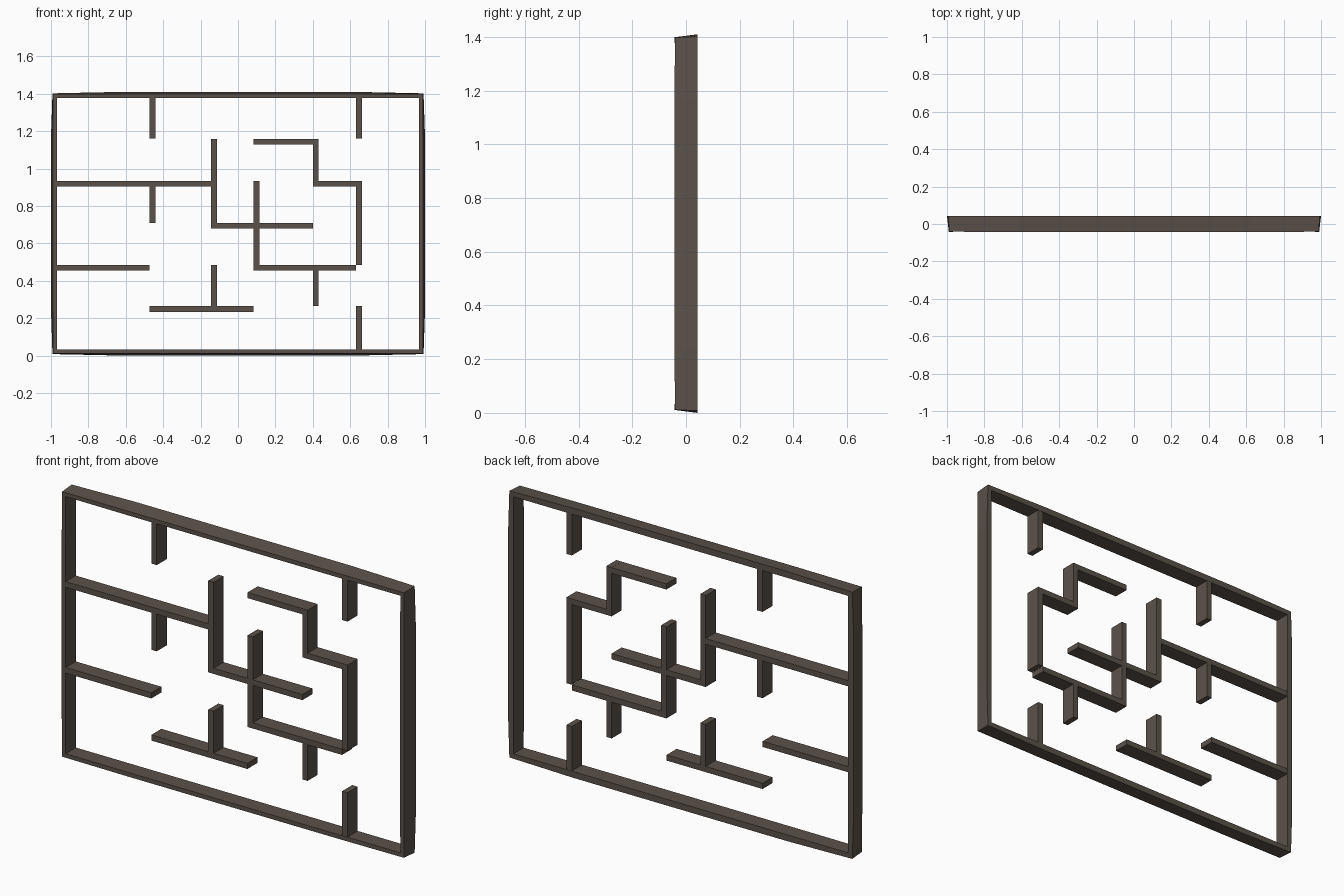
import bpy, bmesh

if "Cube" in bpy.data.objects:
    bpy.data.objects.remove(bpy.data.objects["Cube"])

mat = bpy.data.materials.new("dark brown")
mat.diffuse_color = (0.105, 0.085, 0.07, 1)
mat.use_nodes = True
mat.node_tree.nodes["Principled BSDF"].inputs["Base Color"].default_value = mat.diffuse_color

FRONT, BACK = -0.041, 0.043
CZ = 0.705  # middle height of the panel


def finish(bm, name):
    bmesh.ops.recalc_face_normals(bm, faces=bm.faces)
    me = bpy.data.meshes.new(name)
    bm.to_mesh(me)
    bm.free()
    me.materials.append(mat)
    ob = bpy.data.objects.new(name, me)
    bpy.context.collection.objects.link(ob)
    return ob


def wall(name, x0, x1, z0, z1):
    bm = bmesh.new()
    bmesh.ops.create_cube(bm, size=1)
    for v in bm.verts:
        v.co = (x1 if v.co.x > 0 else x0,
                BACK - 0.001 if v.co.y > 0 else FRONT,
                z1 if v.co.z > 0 else z0)
    return finish(bm, name)


def loop(hx, hz, bow):
    # rectangle whose sides swell slightly between the corners
    mx, mz = 0.62, 0.46
    return [(-hx, -hz), (-mx, -hz - bow), (mx, -hz - bow),
            (hx, -hz), (hx + bow, -mz), (hx + bow, mz),
            (hx, hz), (mx, hz + bow), (-mx, hz + bow),
            (-hx, hz), (-hx - bow, mz), (-hx - bow, -mz)]


# outer frame: front edge is smaller, back edge larger and bowed
bm = bmesh.new()
rings = []
for pts, y, ybow in ((loop(0.989, 0.693, 0.001), FRONT, -0.002),
                     (loop(0.992, 0.697, 0.008), BACK, 0),
                     (loop(0.968, 0.672, 0), BACK, 0),
                     (loop(0.968, 0.672, 0), FRONT, -0.002)):
    rings.append([bm.verts.new((x, y + (ybow if i % 3 else 0), z + CZ))
                  for i, (x, z) in enumerate(pts)])
for k in range(4):
    a, b = rings[k], rings[(k + 1) % 4]
    for i in range(12):
        j = (i + 1) % 12
        bm.faces.new((a[i], a[j], b[j], b[i]))
finish(bm, "outer_frame")

# upright maze walls: centre x, bottom, top
T = 0.0155
for i, (x, z0, z1) in enumerate([
        (-0.457, 1.16, 1.385), (0.647, 1.16, 1.385),
        (-0.457, 0.709, 0.918), (-0.128, 0.68, 1.158),
        (0.099, 0.455, 0.933), (0.416, 0.265, 0.469),
        (0.416, 0.904, 1.158), (0.647, 0.484, 0.933),
        (-0.128, 0.249, 0.484), (0.647, 0.025, 0.265)]):
    wall("upright_wall_%d" % (i + 1), x - T, x + T, z0, z1)

# level maze walls: left, right, centre height
for i, (x0, x1, z) in enumerate([
        (-0.975, -0.128, 0.918), (-0.143, 0.401, 0.694),
        (0.084, 0.631, 0.469), (0.084, 0.431, 1.143),
        (0.401, 0.662, 0.918), (-0.975, -0.473, 0.469),
        (-0.473, 0.083, 0.249)]):
    wall("level_wall_%d" % (i + 1), x0, x1, z - 0.0148, z + 0.0148)
